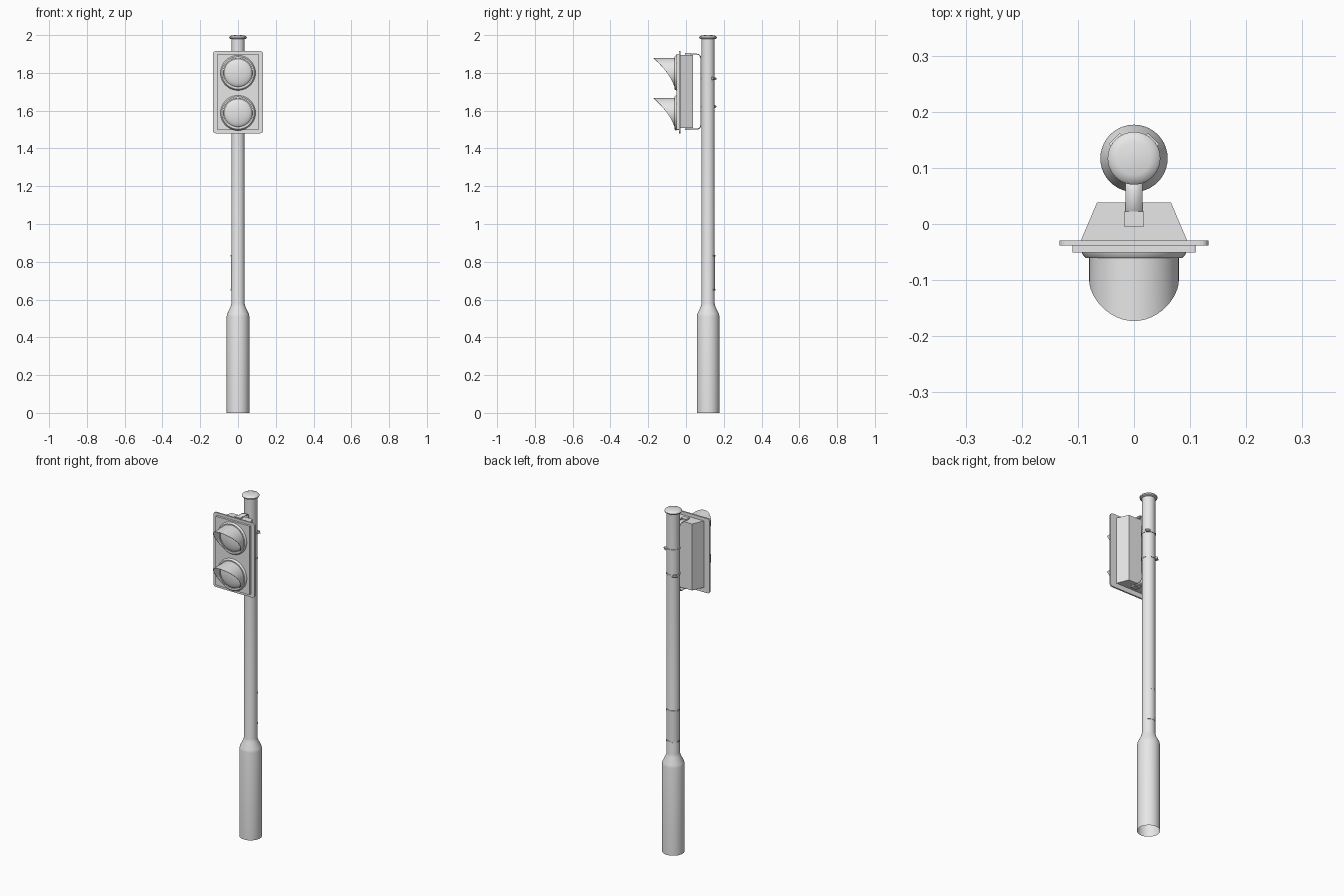
import bpy, bmesh, math
from mathutils import Matrix, Vector

cube = bpy.data.objects.get("Cube")
if cube:
    bpy.data.objects.remove(cube, do_unlink=True)

GREY = (0.8, 0.8, 0.8, 1)
mat = bpy.data.materials.new("plain grey")
mat.use_nodes = True
mat.diffuse_color = GREY
mat.node_tree.nodes["Principled BSDF"].inputs["Base Color"].default_value = GREY

POLE_Y = 0.117
POLE_R = 0.035
AXIS = Matrix.Translation((0, POLE_Y, 0))


def finish(name, bm, matrix=Matrix(), smooth=True, recalc=True):
    bm.transform(matrix)
    if recalc:
        bmesh.ops.recalc_face_normals(bm, faces=bm.faces)
    mesh = bpy.data.meshes.new(name)
    bm.to_mesh(mesh)
    bm.free()
    mesh.materials.append(mat)
    obj = bpy.data.objects.new(name, mesh)
    bpy.context.collection.objects.link(obj)
    if smooth:
        bpy.ops.object.select_all(action='DESELECT')
        obj.select_set(True)
        bpy.context.view_layer.objects.active = obj
        bpy.ops.object.shade_smooth_by_angle(angle=math.radians(35))
    return obj


def grid_faces(bm, rows, closed):
    """Join consecutive rows of vertices with quads."""
    for a, b in zip(rows, rows[1:]):
        n = len(a)
        for i in range(n if closed else n - 1):
            j = (i + 1) % n
            bm.faces.new((a[i], a[j], b[j], b[i]))


def lathe(name, profile, matrix, start=0, sweep=360, steps=40):
    """Turn a list of (radius, height) about the local z axis."""
    bm = bmesh.new()
    closed = sweep == 360
    rows = []
    for r, h in profile:
        rows.append([])
        for i in range(steps if closed else steps + 1):
            t = math.radians(start + sweep * i / steps)
            rows[-1].append(bm.verts.new((r * math.cos(t), r * math.sin(t), h)))
    grid_faces(bm, rows, closed)
    bmesh.ops.remove_doubles(bm, verts=bm.verts, dist=1e-5)
    return finish(name, bm, matrix)


def extrude_outline(name, points, vector, smooth=False):
    bm = bmesh.new()
    face = bm.faces.new([bm.verts.new(p) for p in points])
    new = bmesh.ops.extrude_face_region(bm, geom=[face])["geom"]
    verts = [v for v in new if isinstance(v, bmesh.types.BMVert)]
    bmesh.ops.translate(bm, vec=vector, verts=verts)
    return finish(name, bm, smooth=smooth)


def rounded_panel(name, half_w, z0, z1, y0, y1, r):
    """Upright panel with rounded corners, from y0 back to y1."""
    points = []
    corners = [(1, z1 - r, 0), (-1, z1 - r, 90), (-1, z0 + r, 180), (1, z0 + r, 270)]
    for side, z, a in corners:
        for k in range(5):
            t = math.radians(a + 22.5 * k)
            points.append((side * (half_w - r) + r * math.cos(t), y0, z + r * math.sin(t)))
    return extrude_outline(name, points, (0, y1 - y0, 0))


def box(name, x, y, z, sx, sy, sz, matrix=Matrix()):
    bm = bmesh.new()
    bmesh.ops.create_cube(bm, size=1)
    place = Matrix.Translation((x, y, z)) @ Matrix.Diagonal((sx, sy, sz, 1))
    return finish(name, bm, matrix @ place, smooth=False)


# Post, open underneath, with a wide foot and a shallow cap
lathe("post", [(0.06, 0), (0.06, 0.51), (0.057, 0.525), (0.039, 0.562),
               (POLE_R, 0.58), (POLE_R, 1.985)], AXIS)
lathe("post_cap", [(0, 1.979), (0.038, 1.979), (0.045, 1.983), (0.047, 1.989),
                   (0.042, 1.995), (0.03, 1.999), (0, 2)], AXIS)

# Signal head: backing board, front panel and tapered rear housing
rounded_panel("backing_board", 0.133, 1.48, 1.915, -0.038, -0.029, 0.015)
rounded_panel("front_panel", 0.11, 1.498, 1.9, -0.051, -0.036, 0.004)
extrude_outline("rear_housing", [(-0.095, -0.03, 1.508), (0.095, -0.03, 1.508),
                                 (0.066, 0.038, 1.508), (-0.066, 0.038, 1.508)], (0, 0, 0.388))


def visor(name, matrix, r=0.08, wall=0.002, steps=48):
    """Tube whose front edge sweeps back from the top to the bottom."""
    bm = bmesh.new()
    rows = [[] for _ in range(4)]
    for i in range(steps):
        t = 2 * math.pi * i / steps
        c, s = math.cos(t), math.sin(t)
        lip = 0.1 + 0.057 * s + 0.016 * s * s
        for row, rad, depth in zip(rows, (r, r, r - wall, r - wall),
                                   (0.05, lip, lip, 0.05)):
            row.append(bm.verts.new((rad * c, -depth, rad * s)))
    grid_faces(bm, rows + rows[:1], True)
    return finish(name, bm, matrix)


# Two lamps, each a bezel, a domed lens and a hood
for label, z in (("upper", 1.8), ("lower", 1.588)):
    centre = Matrix.Translation((0, 0, z))
    forward = centre @ Matrix.Rotation(math.pi / 2, 4, 'X')
    lathe(label + "_bezel", [(0.093, 0.05), (0.092, 0.054), (0.086, 0.061),
                             (0.074, 0.061), (0.074, 0.05)], forward)
    dome = [(0.076 * math.cos(a), 0.052 + 0.022 * math.sin(a))
            for a in [math.pi / 2 * k / 8 for k in range(9)]]
    lathe(label + "_lens", dome, forward)
    visor(label + "_visor", centre)

# Bent strap holding the head to the post
path = [(-0.004, 1.899), (0.058, 1.899)]
for k in range(1, 6):
    a = math.radians(90 - 18 * k)
    path.append((0.058 + 0.02 * math.cos(a), 1.879 + 0.02 * math.sin(a)))
path += [(y, 3.402 - z) for y, z in reversed(path)]
bm = bmesh.new()
grid_faces(bm, [[bm.verts.new((x, y, z)) for y, z in path] for x in (-0.015, 0.015)], False)
strap = finish("mounting_strap", bm)
solid = strap.modifiers.new("thickness", 'SOLIDIFY')
solid.thickness = 0.005
solid.offset = 0
for label, z in (("upper", 1.9), ("lower", 1.502)):
    box(label + "_strap_tab", 0, 0.009, z, 0.036, 0.027, 0.008)


def band(name, z, r, height, start=0, sweep=360):
    h = height / 2
    inner = POLE_R - 0.001
    ring = [(inner, z - h), (r, z - h), (r, z + h), (inner, z + h)]
    return lathe(name, ring, AXIS, start, sweep)


# Clamp bands with a tightening screw on each
for label, z, angle in (("upper", 1.77, 45), ("lower", 1.622, 135)):
    band(label + "_clamp_band", z, 0.0375, 0.01)
    turn = AXIS @ Matrix.Rotation(math.radians(angle), 4, 'Z')
    box(label + "_clamp_block", 0.041, 0, z, 0.012, 0.018, 0.014, turn)
    screw = turn @ Matrix.Translation((0.046, 0, z)) @ Matrix.Rotation(math.pi / 2, 4, 'X')
    lathe(label + "_clamp_screw", [(0, -0.014), (0.004, -0.014), (0.004, 0.014), (0, 0.014)],
          screw, steps=12)

# Curved access cover round the back of the post, with end fixings
band("access_cover", 0.74, 0.0362, 0.18, 40, 150)
for label, z in (("upper", 0.832), ("lower", 0.652)):
    band(label + "_cover_band", z, 0.037, 0.006, 40, 150)
    for side, angle in (("left", 50), ("middle", 110), ("right", 170)):
        turn = AXIS @ Matrix.Rotation(math.radians(angle), 4, 'Z')
        box(f"{label}_{side}_fixing", 0.037, 0, z, 0.006, 0.008, 0.008, turn)
